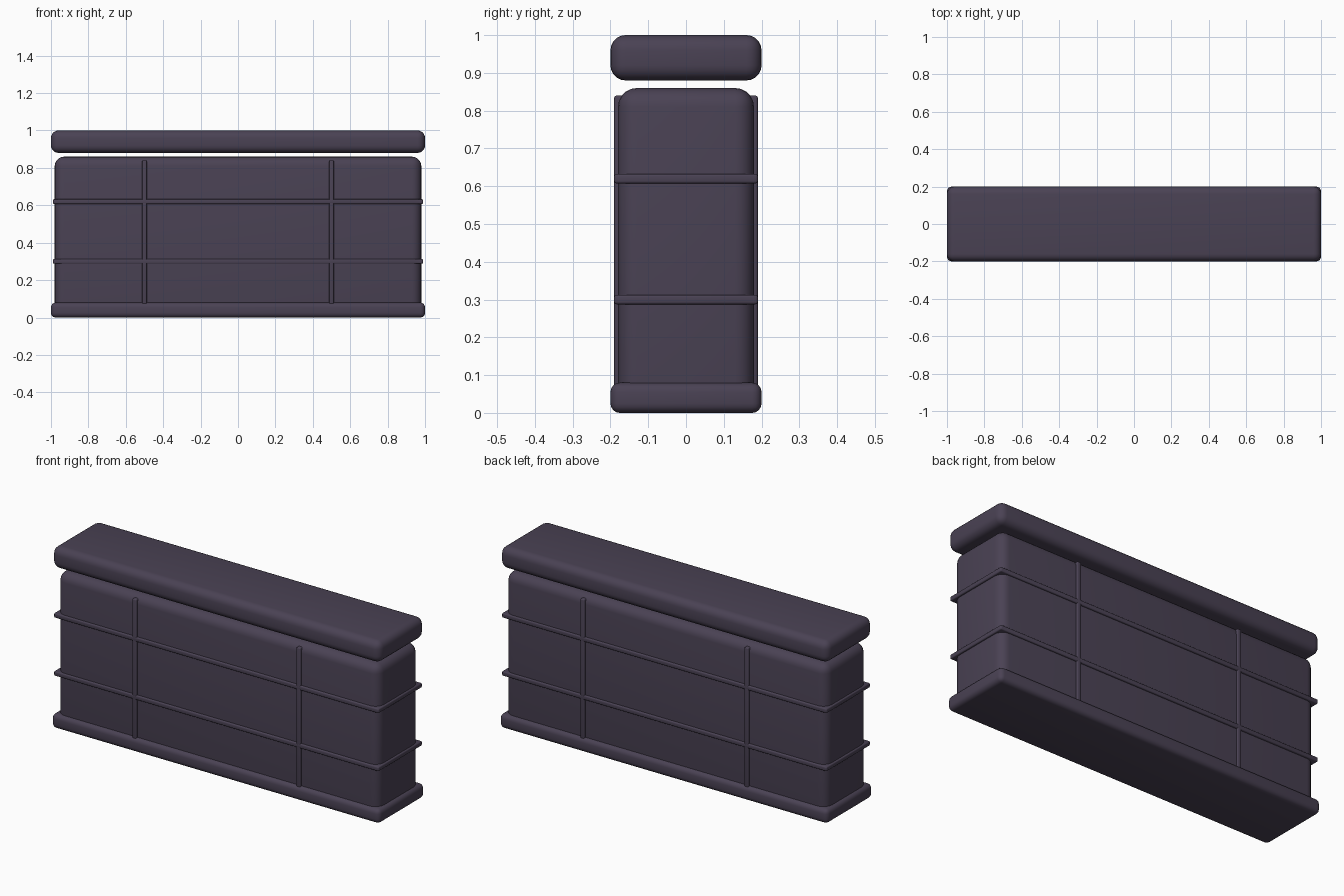
import bpy
import math

if "Cube" in bpy.data.objects:
    bpy.data.objects.remove(bpy.data.objects["Cube"])

# Shared dark plum-grey material
mat = bpy.data.materials.new("dark_plum")
mat.diffuse_color = (0.068, 0.054, 0.088, 1.0)
mat.use_nodes = True
mat.node_tree.nodes["Principled BSDF"].inputs["Base Color"].default_value = mat.diffuse_color


def rounded_box(name, x, y, z, radius, segments=4):
    """Box from (min, max) ranges on each axis, with rounded edges."""
    ranges = (x, y, z)
    bpy.ops.mesh.primitive_cube_add(size=1, location=[(a + b) / 2 for a, b in ranges])
    obj = bpy.context.object
    obj.name = name
    obj.scale = [b - a for a, b in ranges]
    bpy.ops.object.transform_apply(location=False, rotation=False, scale=True)
    bevel = obj.modifiers.new("round_edges", 'BEVEL')
    bevel.width = radius
    bevel.segments = segments
    bpy.ops.object.modifier_apply(modifier=bevel.name)
    bpy.ops.object.shade_smooth_by_angle(angle=math.radians(35))
    obj.data.materials.append(mat)
    return obj


# Plinth, main body and the separate floating lid
rounded_box("base", (-1, 1), (-0.2, 0.2), (0, 0.08), 0.025)
rounded_box("body", (-0.98, 0.98), (-0.18, 0.18), (0.02, 0.86), 0.05, 5)
rounded_box("lid", (-1, 1), (-0.2, 0.2), (0.88, 1.0), 0.04, 5)

# Horizontal bands wrapping all four sides
for label, z in (("lower", 0.30), ("upper", 0.62)):
    rounded_box(label + "_band", (-0.99, 0.99), (-0.19, 0.19),
                (z - 0.0125, z + 0.0125), 0.006, 3)

# Vertical ribs showing on front and back
for label, x in (("left", -0.5), ("right", 0.5)):
    rounded_box(label + "_rib", (x - 0.0125, x + 0.0125), (-0.19, 0.19),
                (0.04, 0.84), 0.006, 3)
